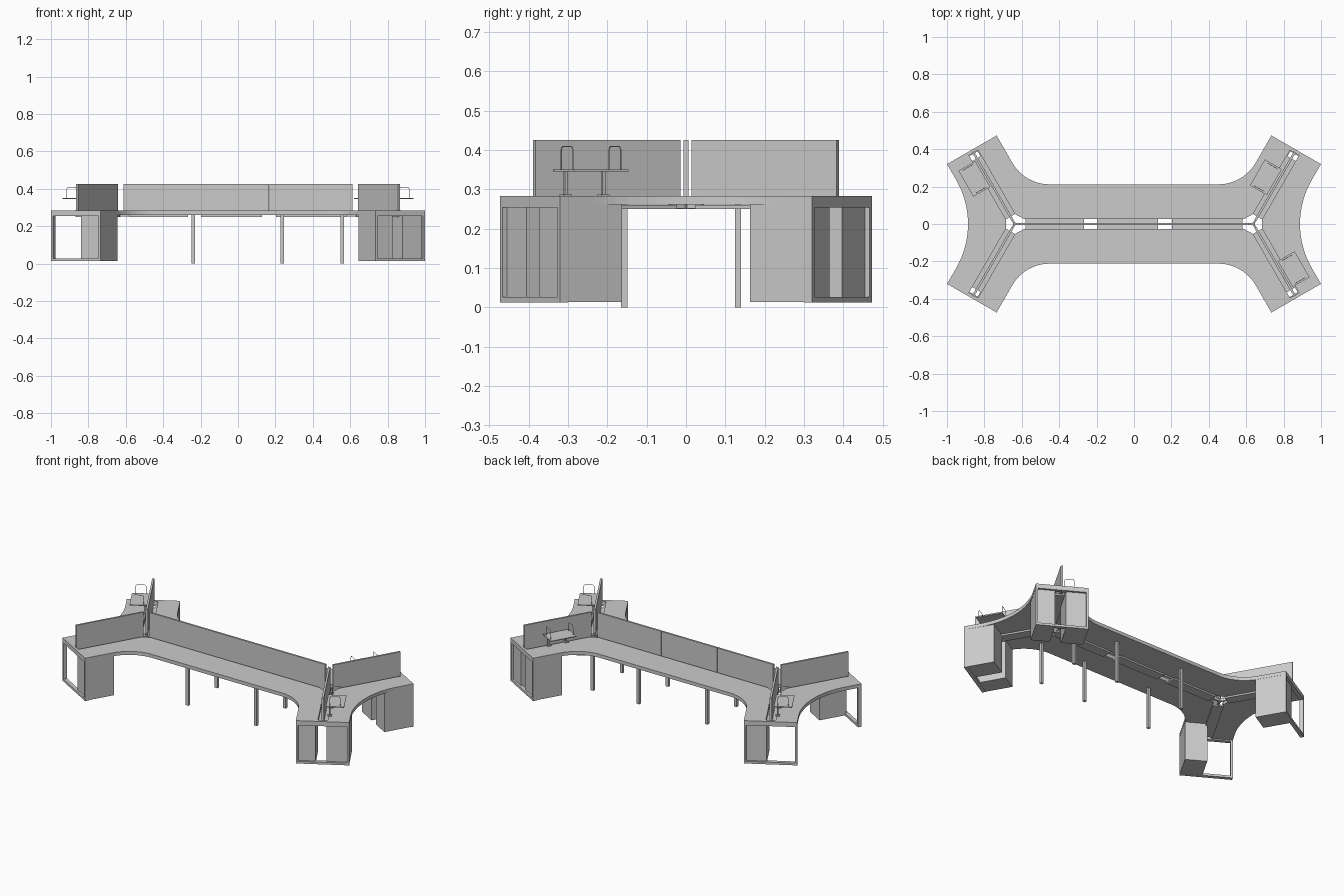
import bpy, bmesh, math
from mathutils import Vector

cube = bpy.data.objects.get("Cube")
if cube:
    bpy.data.objects.remove(cube, do_unlink=True)

grey = bpy.data.materials.new("light_grey")
grey.use_nodes = True
COLOR = (0.6, 0.6, 0.6, 1)
grey.diffuse_color = COLOR
grey.node_tree.nodes["Principled BSDF"].inputs["Base Color"].default_value = COLOR

HUB = 0.638             # x of the point where three runs meet
C, S = 0.5, math.sqrt(3) / 2
GAP = 0.028             # half width of the cable gap
HALF, END = 0.153, 0.458  # wing half width and length
TOP, UNDER = 0.283, 0.261
SCREEN_TOP = 0.425


def wing(u, v, sx=1, sy=1):
    """Wing position: u runs outward, v runs across toward the outer side."""
    return Vector((sx * (HUB + C * u + S * v), sy * (S * u - C * v)))


def finish(name, bm):
    bmesh.ops.recalc_face_normals(bm, faces=bm.faces)
    mesh = bpy.data.meshes.new(name)
    bm.to_mesh(mesh)
    bm.free()
    mesh.materials.append(grey)
    obj = bpy.data.objects.new(name, mesh)
    bpy.context.collection.objects.link(obj)
    return obj


def prism(name, outline, z0, z1):
    bm = bmesh.new()
    face = bm.faces.new([bm.verts.new((p[0], p[1], z0)) for p in outline])
    ext = bmesh.ops.extrude_face_region(bm, geom=[face])
    verts = [g for g in ext["geom"] if isinstance(g, bmesh.types.BMVert)]
    bmesh.ops.translate(bm, verts=verts, vec=(0, 0, z1 - z0))
    return finish(name, bm)


def box(name, x0, x1, y0, y1, z0, z1):
    return prism(name, [(x0, y0), (x1, y0), (x1, y1), (x0, y1)], z0, z1)


def wing_box(name, side, u0, u1, v0, v1, z0, z1):
    corners = [(u0, v0), (u1, v0), (u1, v1), (u0, v1)]
    return prism(name, [wing(u, v, *side) for u, v in corners], z0, z1)


def fillet(a, corner, b, radius, steps=12):
    """Arc that rounds the corner between two straight edges."""
    da, db = (a - corner).normalized(), (b - corner).normalized()
    half = da.angle(db) / 2
    center = corner + (da + db).normalized() * radius / math.sin(half)
    start = corner + da * radius / math.tan(half) - center
    end = corner + db * radius / math.tan(half) - center
    pts = []
    for i in range(steps + 1):
        t = i / steps
        k = math.pi - 2 * half
        pts.append(center + (start * math.sin((1 - t) * k) + end * math.sin(t * k)) / math.sin(k))
    return pts


def mirror(pts, axis):
    return [Vector((-p.x, p.y)) if axis == "x" else Vector((p.x, -p.y)) for p in reversed(pts)]


# Long desktops along the run, with swept corners into the wings
half = [Vector((0.59, GAP)), wing(0.045, -GAP), wing(END, -GAP), wing(END, -HALF)]
half += fillet(wing(END, -HALF), Vector((0.584, 0.212)), Vector((0, 0.212)), 0.23)
rear = half + mirror(half, "x")
prism("rear_desktop", rear, UNDER, TOP)
prism("front_desktop", mirror(rear, "y"), UNDER, TOP)

# End desktops between each pair of wings
edge = [wing(0.045, GAP), wing(END, GAP), wing(END, HALF)]
end_curve = fillet(wing(END, HALF), Vector((0.815, 0)), wing(END, HALF, 1, -1), 0.47, 16)
left = edge + end_curve + mirror(edge, "y")
prism("left_end_desktop", left, UNDER, TOP)
prism("right_end_desktop", mirror(left, "x"), UNDER, TOP)

# Central screens and the cable trays between the openings
seams = [-0.613, -0.222, 0.168, 0.613]
for i in range(3):
    box(f"main_screen_{i}", seams[i] + 0.001, seams[i + 1] - 0.001, -0.006, 0.006, 0.268, SCREEN_TOP)
for i, (a, b) in enumerate([(-0.58, -0.267), (-0.198, 0.128), (0.203, 0.58)]):
    box(f"main_cable_tray_{i}", a, b, -0.032, 0.032, 0.25, 0.26)

# Legs under the long run
for x in (-0.24, 0.237, 0.557):
    for y in (-0.157, 0.132):
        box("leg", x - 0.009, x + 0.009, y - 0.008, y + 0.008, 0, UNDER)

# Hub connectors
for s in (-1, 1):
    hx = s * HUB
    prism("hub_post", [(hx + 0.009 * math.cos(k * math.pi / 3), 0.009 * math.sin(k * math.pi / 3))
                       for k in range(6)], 0.25, TOP)
    box("hub_arm", min(hx, hx - s * 0.06), max(hx, hx - s * 0.06), -0.005, 0.005, 0.252, 0.268)

# Wings: screen, tray, end frame and cabinets
BASE = 0.013
for sx in (-1, 1):
    for sy in (-1, 1):
        side = (sx, sy)
        wing_box("wing_screen", side, 0.02, 0.445, -0.006, 0.006, 0.268, SCREEN_TOP)
        wing_box("wing_hub_arm", side, 0, 0.05, -0.005, 0.005, 0.252, 0.268)
        wing_box("wing_cable_tray", side, 0.045, 0.405, -0.032, 0.032, 0.25, 0.26)
        wing_box("end_frame_bridge", side, 0.44, END, -GAP, GAP, UNDER, TOP)
        wing_box("end_frame_foot", side, 0.435, END, -HALF, HALF, BASE, BASE + 0.014)
        wing_box("end_frame_head", side, 0.435, END, -HALF, HALF, 0.254, UNDER)
        for v in (-HALF, HALF - 0.013):
            wing_box("end_frame_post", side, 0.435, END, v, v + 0.013, BASE + 0.014, 0.254)
        if sx < 0:
            cabinets = [(-HALF, -0.022)]
        else:
            cabinets = [(-HALF, -0.04), (0.022, HALF)]
            if sy > 0:
                cabinets = [(-b, -a) for a, b in cabinets]
        for a, b in cabinets:
            wing_box("cabinet", side, 0.275, 0.445, a + 0.001, b - 0.001, BASE + 0.001, UNDER)


def wire(name, pts, radius):
    curve = bpy.data.curves.new(name, "CURVE")
    curve.dimensions = "3D"
    curve.bevel_depth = radius
    curve.bevel_resolution = 1
    spline = curve.splines.new("POLY")
    spline.points.add(len(pts) - 1)
    for point, co in zip(spline.points, pts):
        point.co = (*co, 1)
    curve.materials.append(grey)
    obj = bpy.data.objects.new(name, curve)
    bpy.context.collection.objects.link(obj)


# Raised paper shelves with wire bookends
SHELF = 0.346
for side, u, v in [((-1, 1), 0.317, 0.066), ((1, -1), 0.317, 0.066), ((1, 1), 0.25, -0.067)]:
    wing_box("paper_shelf", side, u - 0.08, u + 0.08, v - 0.052, v + 0.052, SHELF, SHELF + 0.005)
    stem = v * 0.5
    for d in (-0.055, 0.055):
        wing_box("shelf_stem", side, u + d - 0.004, u + d + 0.004, stem - 0.004, stem + 0.004, TOP, SHELF)
        wing_box("shelf_foot", side, u + d - 0.012, u + d + 0.012, stem - 0.012, stem + 0.012, TOP, TOP + 0.004)
    for d in (-0.07, 0.07):
        shape = [(-0.03, 0), (-0.03, 0.052), (-0.023, 0.06), (0.023, 0.06), (0.03, 0.052), (0.03, 0)]
        wire("bookend", [(*wing(u + d, v + a, *side), SHELF + 0.003 + h) for a, h in shape], 0.0015)
